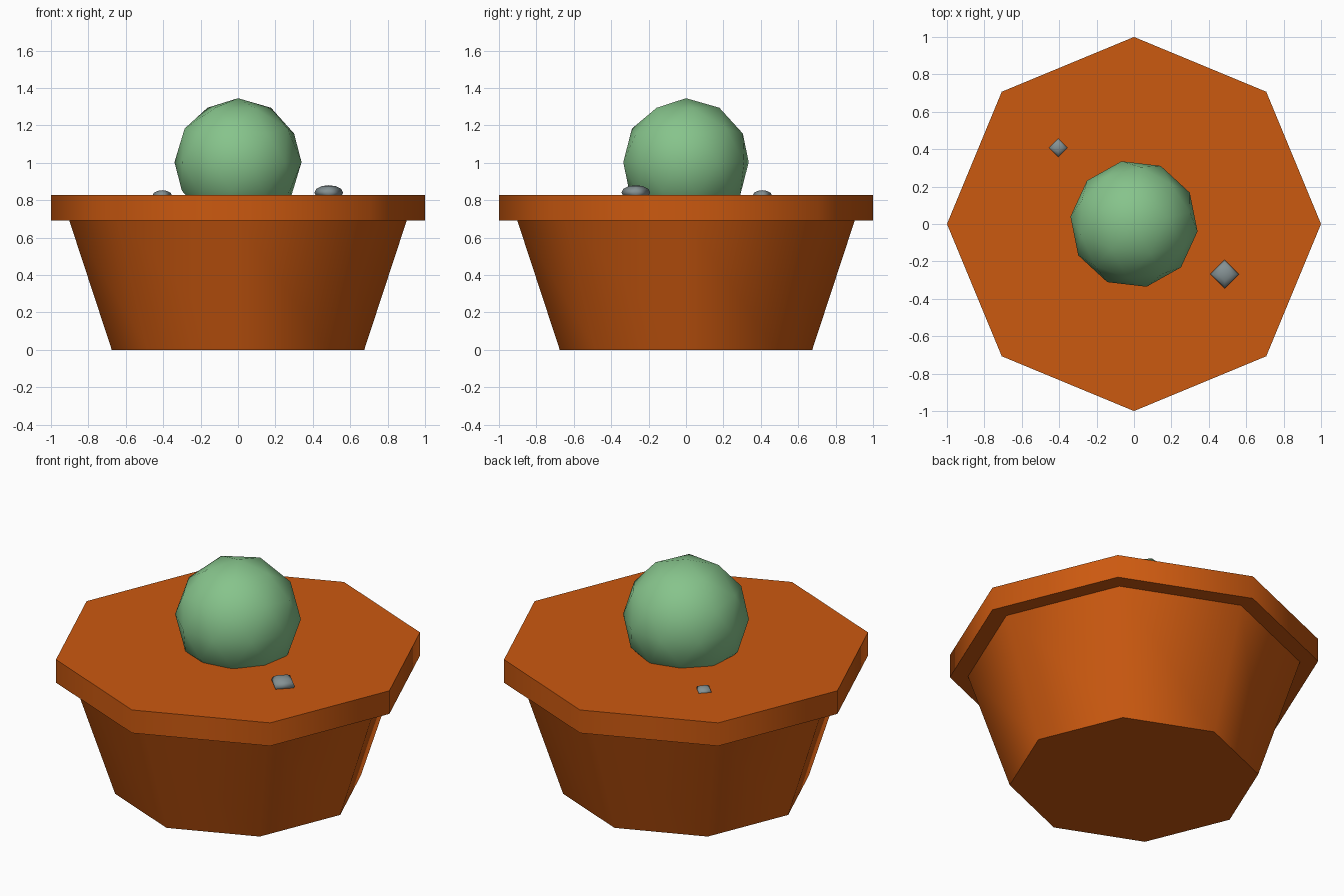
import bpy
from math import radians

if "Cube" in bpy.data.objects:
    bpy.data.objects.remove(bpy.data.objects["Cube"])


def material(name, color):
    mat = bpy.data.materials.new(name)
    mat.diffuse_color = (*color, 1)
    mat.use_nodes = True
    mat.node_tree.nodes["Principled BSDF"].inputs["Base Color"].default_value = mat.diffuse_color
    return mat


TERRACOTTA = material("terracotta", (0.60, 0.10, 0.005))
GREEN = material("cactus_green", (0.24, 0.55, 0.26))
STONE = material("stone_grey", (0.23, 0.28, 0.29))


def finish(name, mat, angle=50):
    obj = bpy.context.object
    obj.name = name
    obj.data.materials.append(mat)
    bpy.ops.object.shade_smooth_by_angle(angle=radians(angle))
    return obj


def octagon_ring(name, z0, z1, r0, r1):
    bpy.ops.mesh.primitive_cone_add(vertices=8, radius1=r0, radius2=r1,
                                    depth=z1 - z0, location=(0, 0, (z0 + z1) / 2))
    return finish(name, TERRACOTTA)


def pebble(name, x, y, z, radius, height):
    bpy.ops.mesh.primitive_uv_sphere_add(segments=4, ring_count=6, radius=1,
                                         location=(x, y, z))
    bpy.context.object.scale = (radius, radius, height)
    bpy.ops.object.transform_apply(location=False, rotation=False, scale=True)
    return finish(name, STONE, 95)


# Tapered pot and its overhanging rim
octagon_ring("pot_body", 0.0, 0.70, 0.675, 0.905)
octagon_ring("pot_rim", 0.69, 0.828, 1.0, 1.0)

# Round cactus sunk into the top
bpy.ops.mesh.primitive_ico_sphere_add(subdivisions=2, radius=0.342,
                                      location=(0, 0, 1.003),
                                      rotation=(0, 0, radians(11.3)))
finish("cactus_ball", GREEN, 60)

# Two half-buried pebbles
pebble("large_pebble", 0.485, -0.268, 0.84, 0.077, 0.04)
pebble("small_pebble", -0.405, 0.408, 0.826, 0.051, 0.027)
